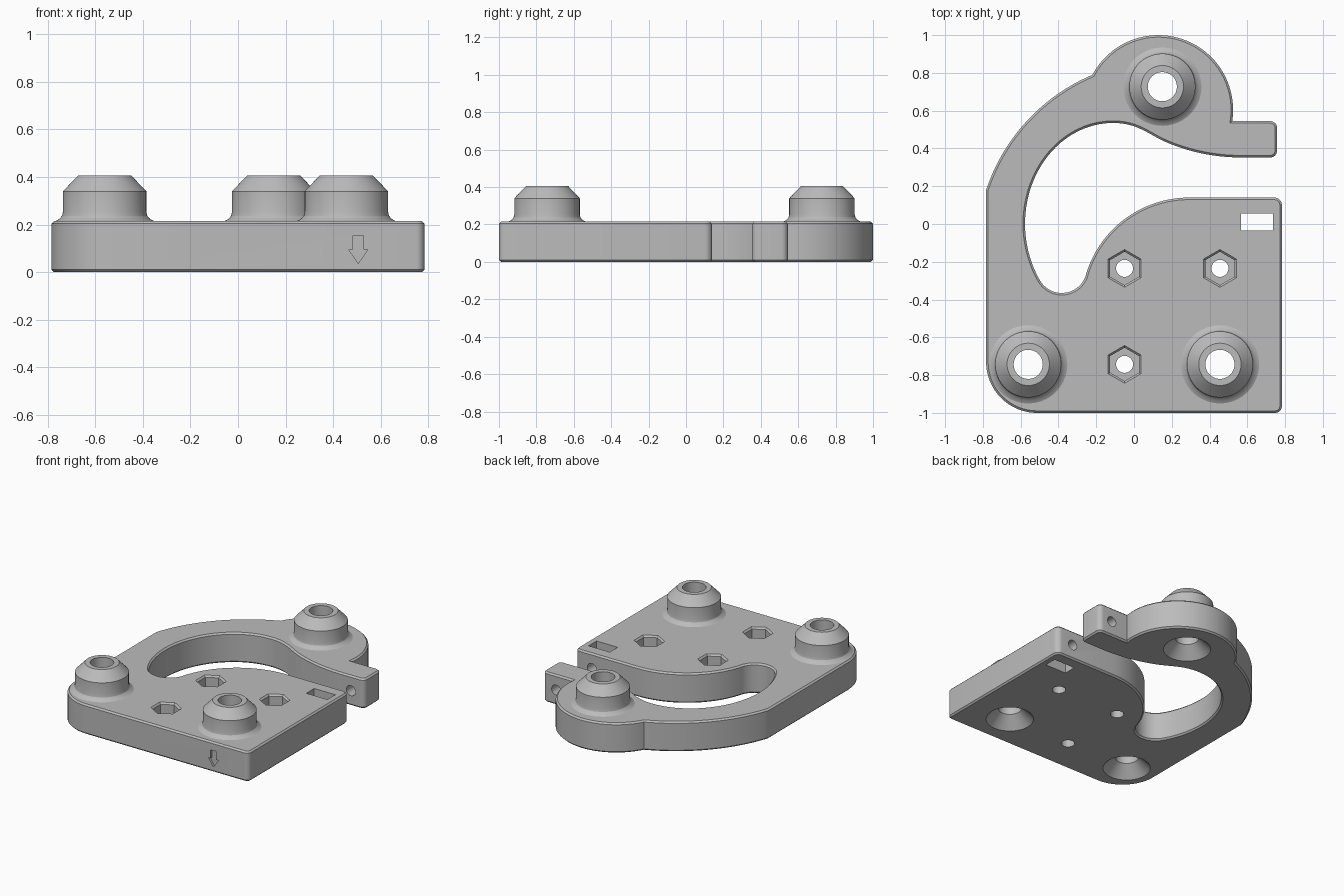
import bpy, bmesh, math
from math import pi, cos, sin
from mathutils import Vector, Matrix

default = bpy.data.objects.get("Cube")
if default:
    bpy.data.objects.remove(default, do_unlink=True)

THICK = 0.215

grey = bpy.data.materials.new("light_grey_plastic")
grey.use_nodes = True
grey.diffuse_color = (0.5, 0.5, 0.5, 1)
grey.node_tree.nodes["Principled BSDF"].inputs["Base Color"].default_value = (0.5, 0.5, 0.5, 1)


def make_object(name, bm):
    bmesh.ops.recalc_face_normals(bm, faces=bm.faces)
    mesh = bpy.data.meshes.new(name)
    bm.to_mesh(mesh)
    bm.free()
    mesh.materials.append(grey)
    obj = bpy.data.objects.new(name, mesh)
    bpy.context.collection.objects.link(obj)
    return obj


def prism(name, points, z0, z1, chamfer=0, turn=None):
    """Extrude a flat outline, optionally chamfering both rims."""
    bm = bmesh.new()
    base = bm.faces.new([bm.verts.new((x, y, z0)) for x, y in points])
    out = bmesh.ops.extrude_face_region(bm, geom=[base], use_keep_orig=True)
    for v in out["geom"]:
        if isinstance(v, bmesh.types.BMVert):
            v.co.z = z1
    bmesh.ops.recalc_face_normals(bm, faces=bm.faces)
    if chamfer:
        rims = [e for e in bm.edges if abs(e.verts[0].co.z - e.verts[1].co.z) < 1e-5]
        bmesh.ops.bevel(bm, geom=rims, offset=chamfer, segments=1, profile=0.5, affect='EDGES')
    if turn:
        bm.transform(turn)
    return make_object(name, bm)


def stack(name, rings, place, sides=64):
    """Solid of revolution from (radius, height) rings, capped at both ends."""
    bm = bmesh.new()
    loops = []
    for r, z in rings:
        angles = [pi / 2 + 2 * pi * i / sides for i in range(sides)]
        loops.append([bm.verts.new((r * cos(a), r * sin(a), z)) for a in angles])
    for lo, hi in zip(loops, loops[1:]):
        for i in range(sides):
            j = (i + 1) % sides
            bm.faces.new((lo[i], lo[j], hi[j], hi[i]))
    bm.faces.new(loops[0])
    bm.faces.new(loops[-1])
    bm.transform(place)
    return make_object(name, bm)


def at(x, y):
    return Matrix.Translation((x, y, 0))


def arc(a, mid, b, n=24):
    """Points on the circle through three points, from a to b."""
    (ax, ay), (bx, by), (cx, cy) = a, mid, b
    d = 2 * (ax * (by - cy) + bx * (cy - ay) + cx * (ay - by))
    sa, sb, sc = ax * ax + ay * ay, bx * bx + by * by, cx * cx + cy * cy
    o = Vector(((sa * (by - cy) + sb * (cy - ay) + sc * (ay - by)) / d,
                (sa * (cx - bx) + sb * (ax - cx) + sc * (bx - ax)) / d))
    r = (Vector(a) - o).length
    t0, t1 = (math.atan2(p[1] - o.y, p[0] - o.x) for p in (a, b))
    if d > 0:
        t1 += 2 * pi if t1 < t0 else 0
    else:
        t1 -= 2 * pi if t1 > t0 else 0
    return [(o.x + r * cos(t0 + (t1 - t0) * i / n), o.y + r * sin(t0 + (t1 - t0) * i / n))
            for i in range(n + 1)]


def curve(a, b, c, d, n=20):
    a, b, c, d = map(Vector, (a, b, c, d))
    ts = [i / n for i in range(n + 1)]
    return [tuple(a * (1 - t) ** 3 + 3 * b * t * (1 - t) ** 2 + 3 * c * t * t * (1 - t) + d * t ** 3)
            for t in ts]


def corner(x, y, r, start):
    """Quarter-circle outer corner; start is the first angle."""
    cx = x - r if start in (0, 270) else x + r
    cy = y - r if start in (0, 90) else y + r
    n = 6 if r < 0.1 else 24
    angles = [math.radians(start + 90 * i / n) for i in range(n + 1)]
    return [(cx + r * cos(a), cy + r * sin(a)) for a in angles]


# Plate outline, counter-clockwise from the front left corner
path = corner(0.783, -1, 0.035, 270) + corner(0.783, 0.14, 0.04, 0)
path += arc((0.29, 0.14), (-0.11, -0.026), (-0.258, -0.28), 32)
path += arc((-0.26, -0.285), (-0.385, -0.365), (-0.497, -0.30))
path += curve((-0.497, -0.30), (-0.55, -0.21), (-0.577, -0.1), (-0.577, 0))
path += curve((-0.577, 0), (-0.577, 0.295), (-0.37, 0.535), (-0.11, 0.535))
path += curve((-0.11, 0.535), (0, 0.535), (0.06, 0.49), (0.14, 0.447))
path += curve((0.14, 0.447), (0.27, 0.385), (0.42, 0.352), (0.57, 0.352))
path += corner(0.757, 0.352, 0.035, 270) + corner(0.757, 0.545, 0.035, 0)
path += arc((0.52, 0.545), (0.127, 1), (-0.22, 0.79), 48)
path += arc((-0.22, 0.79), (-0.567, 0.546), (-0.783, 0.18))
path += corner(-0.783, -1, 0.27, 180)
outline = [path[0]]
for p in path[1:]:
    if math.dist(p, outline[-1]) > 0.004:
        outline.append(p)
bracket = prism("bracket_plate", outline, 0, THICK, chamfer=0.011)

# Mounting bosses with flared feet and tapered tops
boss_spots = [(0.15, 0.727), (-0.56, -0.743), (0.455, -0.743)]
boss_rings = [(0.207, 0.1), (0.207, THICK), (0.190, 0.224), (0.179, 0.237), (0.175, 0.255),
              (0.175, 0.34), (0.112, 0.406)]
bosses = [stack("boss", boss_rings, at(*s)) for s in boss_spots]

# Countersunk bores through the bosses
bore_rings = [(0.208, -0.05), (0.077, 0.081), (0.077, 0.5)]
cutters = [stack("bore", bore_rings, at(*s)) for s in boss_spots]

# Hexagonal nut pockets over round bolt holes
for s in [(-0.05, -0.235), (0.455, -0.235), (-0.05, -0.743)]:
    cutters.append(stack("nut_pocket", [(0.088, 0.1), (0.088, 0.203), (0.115, 0.23)], at(*s), 6))
    cutters.append(stack("bolt_hole", [(0.045, -0.05), (0.045, 0.15)], at(*s), 32))

# Nut slot and the clamp screw hole crossing the gap
slot = [(0.567, -0.035), (0.735, -0.035), (0.735, 0.055), (0.567, 0.055)]
cutters.append(prism("nut_slot", slot, -0.05, 0.3))
along_y = Matrix.Translation((0.65, 0, THICK / 2)) @ Matrix.Rotation(-pi / 2, 4, 'X')
cutters.append(stack("screw_hole", [(0.036, 0.01), (0.036, 0.7)], along_y, 32))

# Engraved arrow on the front face
half = [(0.022, 0.155), (0.022, 0.095), (0.04, 0.095)]
arrow = [(0.505 + x, z) for x, z in half] + [(0.505, 0.037)]
arrow += [(0.505 - x, z) for x, z in reversed(half)]
cutters.append(prism("arrow_cut", arrow, 0.985, 1.1, turn=Matrix.Rotation(pi / 2, 4, 'X')))

# Merge the bosses, then cut the openings
bpy.context.view_layer.objects.active = bracket
for tool in bosses + cutters:
    mod = bracket.modifiers.new(tool.name, 'BOOLEAN')
    mod.operation = 'UNION' if tool in bosses else 'DIFFERENCE'
    mod.solver = 'EXACT'
    mod.object = tool
    bpy.ops.object.modifier_apply(modifier=mod.name)
for tool in bosses + cutters:
    bpy.data.objects.remove(tool, do_unlink=True)

bpy.ops.object.select_all(action='DESELECT')
bracket.select_set(True)
bpy.ops.object.shade_smooth_by_angle(angle=math.radians(24))
